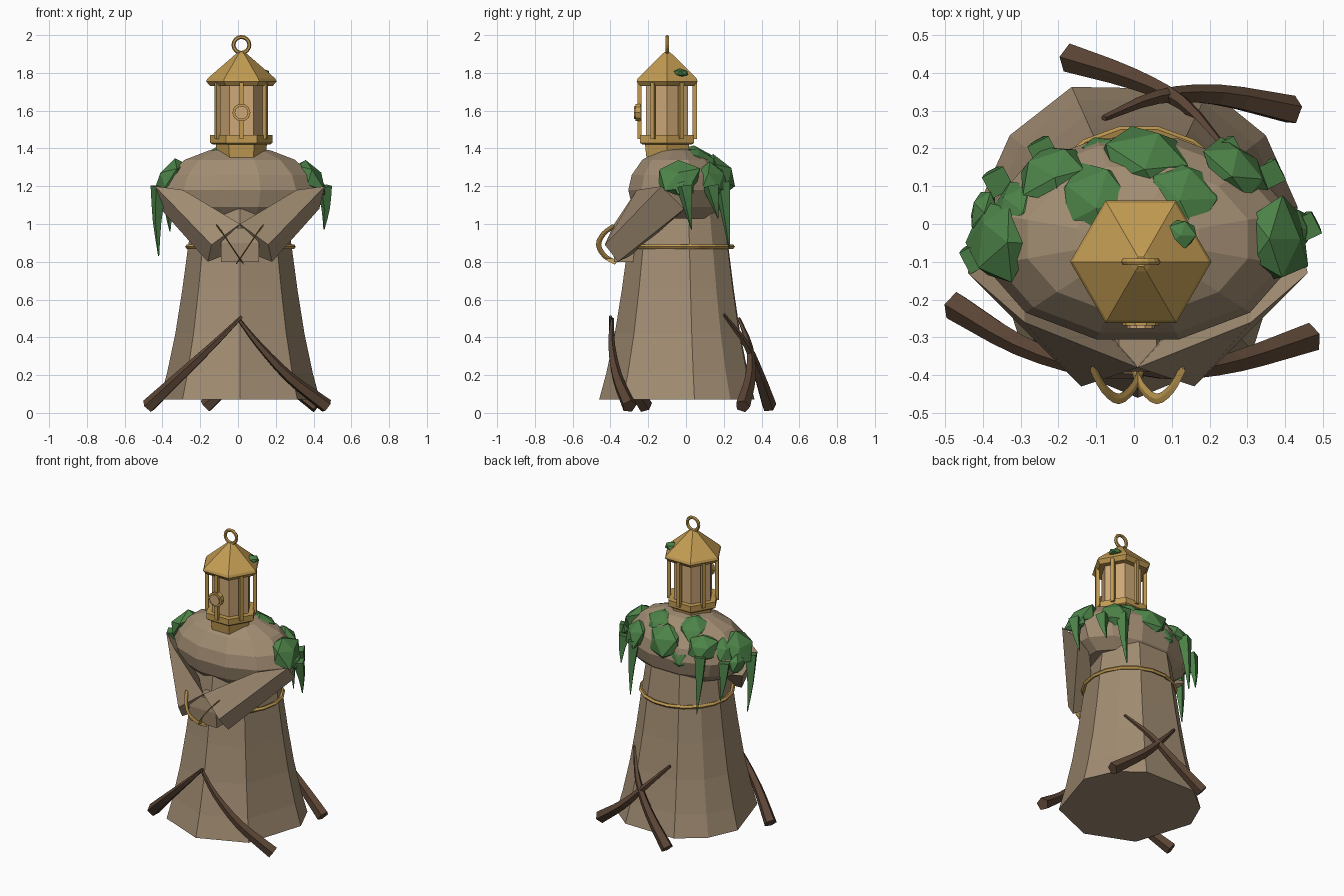
import bpy, bmesh, math, random
from mathutils import Vector

random.seed(4)
if "Cube" in bpy.data.objects:
    bpy.data.objects.remove(bpy.data.objects["Cube"])


def material(name, rgb):
    m = bpy.data.materials.new(name)
    m.use_nodes = True
    m.diffuse_color = (*rgb, 1)
    m.node_tree.nodes["Principled BSDF"].inputs["Base Color"].default_value = (*rgb, 1)
    return m


CLOTH = material("robe tan", (0.36, 0.265, 0.17))
GOLD = material("brass", (0.54, 0.33, 0.085))
GLASS = material("warm glass", (0.62, 0.395, 0.19))
MOSS = material("moss green", (0.073, 0.225, 0.065))
WOOD = material("dark wood", (0.105, 0.06, 0.036))


def finish(name, bm, mat):
    bmesh.ops.recalc_face_normals(bm, faces=bm.faces)
    mesh = bpy.data.meshes.new(name)
    bm.to_mesh(mesh)
    bm.free()
    mesh.materials.append(mat)
    ob = bpy.data.objects.new(name, mesh)
    bpy.context.scene.collection.objects.link(ob)
    return ob


def loft(name, rings, mat):
    """Skin a list of equal-length point rings and cap both ends."""
    bm = bmesh.new()
    vs = [[bm.verts.new(p) for p in ring] for ring in rings]
    n = len(vs[0])
    for a, b in zip(vs, vs[1:]):
        for i in range(n):
            j = (i + 1) % n
            bm.faces.new((a[i], a[j], b[j], b[i]))
    bm.faces.new(vs[0])
    bm.faces.new(vs[-1])
    return finish(name, bm, mat)


def ring(cx, cy, z, rx, ry, sides, start):
    step = 2 * math.pi / sides
    return [(cx + rx * math.cos(math.radians(start) + i * step),
             cy + ry * math.sin(math.radians(start) + i * step), z) for i in range(sides)]


def sweep(name, pts, radii, mat, sides=5, detail=3, ref=(0.3, 0.9, 0.2), flat=1.0):
    """Tapered tube through a few points, smoothed as a spline."""
    pts = [Vector(p) for p in pts]
    ext = [2 * pts[0] - pts[1]] + pts + [2 * pts[-1] - pts[-2]]
    path = []
    for k in range(len(pts) - 1):
        a, b, c, d = ext[k:k + 4]
        for s in range(detail):
            t = s / detail
            path.append(0.5 * (2 * b + (c - a) * t + (2 * a - 5 * b + 4 * c - d) * t ** 2
                               + (3 * b - a - 3 * c + d) * t ** 3))
    path.append(pts[-1])
    rings = []
    for i, p in enumerate(path):
        tan = (path[min(i + 1, len(path) - 1)] - path[max(i - 1, 0)]).normalized()
        side = tan.cross(Vector(ref)).normalized()
        up = side.cross(tan) * flat
        r = radii[0] + (radii[1] - radii[0]) * i / (len(path) - 1)
        rings.append([p + r * (side * math.cos(2 * math.pi * j / sides)
                               + up * math.sin(2 * math.pi * j / sides)) for j in range(sides)])
    return loft(name, rings, mat)


def hoop(name, center, major, minor, mat, segs, sides, upright=False):
    bpy.ops.mesh.primitive_torus_add(location=center, major_radius=major, minor_radius=minor,
                                     major_segments=segs, minor_segments=sides,
                                     rotation=(math.pi / 2 if upright else 0, 0, 0))
    ob = bpy.context.object
    ob.name = name
    ob.data.materials.append(mat)
    return ob


# Robe: uneven folds around the hem, flaring downwards
folds = [math.radians(a) for a in (-90, -45, 10, 38, 64, 114, 142, 170, 225)]
robe = [(0.07, 0.43), (0.21, 0.392), (0.42, 0.347), (0.65, 0.31), (0.87, 0.28), (1.08, 0.25)]
loft("robe", [[(0.01 + r * math.cos(a), -0.03 + r * math.sin(a), z) for a in folds]
              for z, r in robe], CLOTH)
hoop("belt", (0.013, -0.03, 0.88), 0.28, 0.013, GOLD, 18, 5)

# Shoulder mantle: wide flattened dome
mantle = [(1.03, 0.72), (1.09, 0.92), (1.18, 1.0), (1.26, 0.93), (1.34, 0.72), (1.39, 0.4), (1.4, 0.15)]
loft("mantle", [ring(0.01, -0.04, z, 0.42 * s, 0.275 * s, 12, 15) for z, s in mantle], CLOTH)

# Folded sleeves, mirrored, with joined hands between and crossed ribbons in front
shoulder = [(0.45, -0.13, 1.2), (0.42, -0.01, 1.08), (0.3, -0.05, 1.04), (0.3, -0.26, 1.18)]
cuff = [(0.15, -0.43, 0.89), (0.17, -0.36, 0.8), (0.07, -0.28, 0.84), (0.0, -0.38, 1.0)]
for side, label in ((1, "left"), (-1, "right")):
    loft(label + "_sleeve", [[(0.01 + side * x, y, z) for x, y, z in q] for q in (shoulder, cuff)], CLOTH)
    sweep(label + "_wrist_ribbon",
          [(0.01 + side * x, y, z) for x, y, z in ((0.12, -0.38, 0.99), (0.09, -0.435, 0.95),
                                                   (0.05, -0.463, 0.89), (0.01, -0.43, 0.83),
                                                   (-0.015, -0.37, 0.795))],
          (0.014, 0.014), GOLD, 4, 3, (side * 0.82, 0, -0.57), 0.25)
hands = [(0.8, 0.1, 0.05), (0.9, 0.1, 0.06), (0.98, 0.05, 0.05)]
loft("hands", [[(0.01 + sx * w, -0.33 + sy * d, z) for sx, sy in ((-1, -1), (1, -1), (1, 1), (-1, 1))]
               for z, w, d in hands], CLOTH)

# Lantern head
LX, LY = 0.018, -0.1


def hexes(name, profile, mat):
    return loft(name, [ring(LX, LY, z, r, r, 6, 0) for z, r in profile], mat)


hexes("lantern_neck", [(1.34, 0.125), (1.42, 0.135)], GOLD)
hexes("lantern_base", [(1.42, 0.15), (1.43, 0.165), (1.47, 0.165)], GOLD)
hexes("lantern_glass", [(1.46, 0.128), (1.74, 0.128)], GLASS)
hexes("lantern_roof", [(1.73, 0.165), (1.755, 0.187), (1.77, 0.18), (1.9, 0.03), (1.91, 0.015)], GOLD)
hoop("carry_ring", (LX, LY, 1.948), 0.042, 0.0105, GOLD, 16, 6, True)
for i in range(6):
    a = math.radians(30 + 60 * i)
    x, y = LX + 0.146 * math.cos(a), LY + 0.146 * math.sin(a)
    loft(f"lantern_post_{i}", [ring(x, y, z, 0.016, 0.016, 4, 75 + 60 * i) for z in (1.45, 1.75)], GOLD)


def disc(name, radius, y0, y1, mat):
    loft(name, [[(x, y, z + 1.59) for x, z, _ in ring(LX, 0, 0, radius, radius, 10, 0)]
                for y in (y0, y1)], mat)


disc("lock_plate", 0.048, -0.268, -0.24, GOLD)
disc("lock_face", 0.036, -0.276, -0.268, GLASS)


# Moss clumps pressed against the mantle
def clump(name, center, size):
    bm = bmesh.new()
    bmesh.ops.create_icosphere(bm, subdivisions=1, radius=1)
    c = Vector(center)
    n = Vector((c.x * 0.5, c.y + 0.04, (c.z - 1.15) * 1.3)).normalized()
    for v in bm.verts:
        p = v.co * size * random.uniform(0.9, 1.2)
        v.co = c + p - n * p.dot(n) * 0.45
    finish(name, bm, MOSS)


clumps = [(-0.22, 0.14, 1.27, 0.095), (-0.11, 0.06, 1.34, 0.105), (0.03, 0.17, 1.27, 0.12),
          (-0.09, 0.19, 1.2, 0.07), (0.13, 0.08, 1.335, 0.1), (0.27, 0.14, 1.24, 0.1),
          (-0.36, -0.05, 1.24, 0.11), (0.38, -0.04, 1.25, 0.115), (-0.31, 0.04, 1.25, 0.09),
          (0.03, 0.16, 1.12, 0.085), (0.43, -0.01, 1.19, 0.06), (-0.4, 0.03, 1.17, 0.06),
          (0.125, -0.03, 1.8, 0.04)]
for i, (x, y, z, s) in enumerate(clumps):
    clump(f"moss_clump_{i}", (x, y, z), s)

# Hanging moss strands: top x, y, z and tip height
strands = [(-0.42, -0.09, 1.2, 0.83), (0.455, -0.01, 1.2, 0.97), (0.25, 0.19, 1.22, 0.87),
           (0.36, 0.13, 1.2, 1.03), (-0.24, 0.19, 1.24, 0.87), (-0.36, 0.11, 1.2, 0.96)]
for i, (x, y, z, tip) in enumerate(strands):
    sweep(f"moss_strand_{i}", [(x, y, z), (x * 1.02, y + 0.02, z * 0.5 + tip * 0.5),
                               (x, y + 0.04, tip)], (0.045, 0.003), MOSS, 4, 2)

# Leaning branches, crossed at front and back
branches = {
    "front_right_branch": [(-0.475, -0.215, 0.035), (-0.3, -0.32, 0.2), (-0.12, -0.385, 0.37), (0.02, -0.4, 0.51)],
    "front_left_branch": [(0.47, -0.3, 0.035), (0.27, -0.365, 0.19), (0.11, -0.395, 0.36), (0.0, -0.39, 0.5)],
    "back_right_branch": [(-0.17, 0.44, 0.035), (0.0, 0.385, 0.2), (0.13, 0.32, 0.36), (0.24, 0.2, 0.52)],
    "back_left_branch": [(0.42, 0.3, 0.035), (0.22, 0.34, 0.19), (0.06, 0.335, 0.35), (-0.08, 0.28, 0.5)],
}
for name, pts in branches.items():
    sweep(name, pts, (0.04, 0.009), WOOD)
